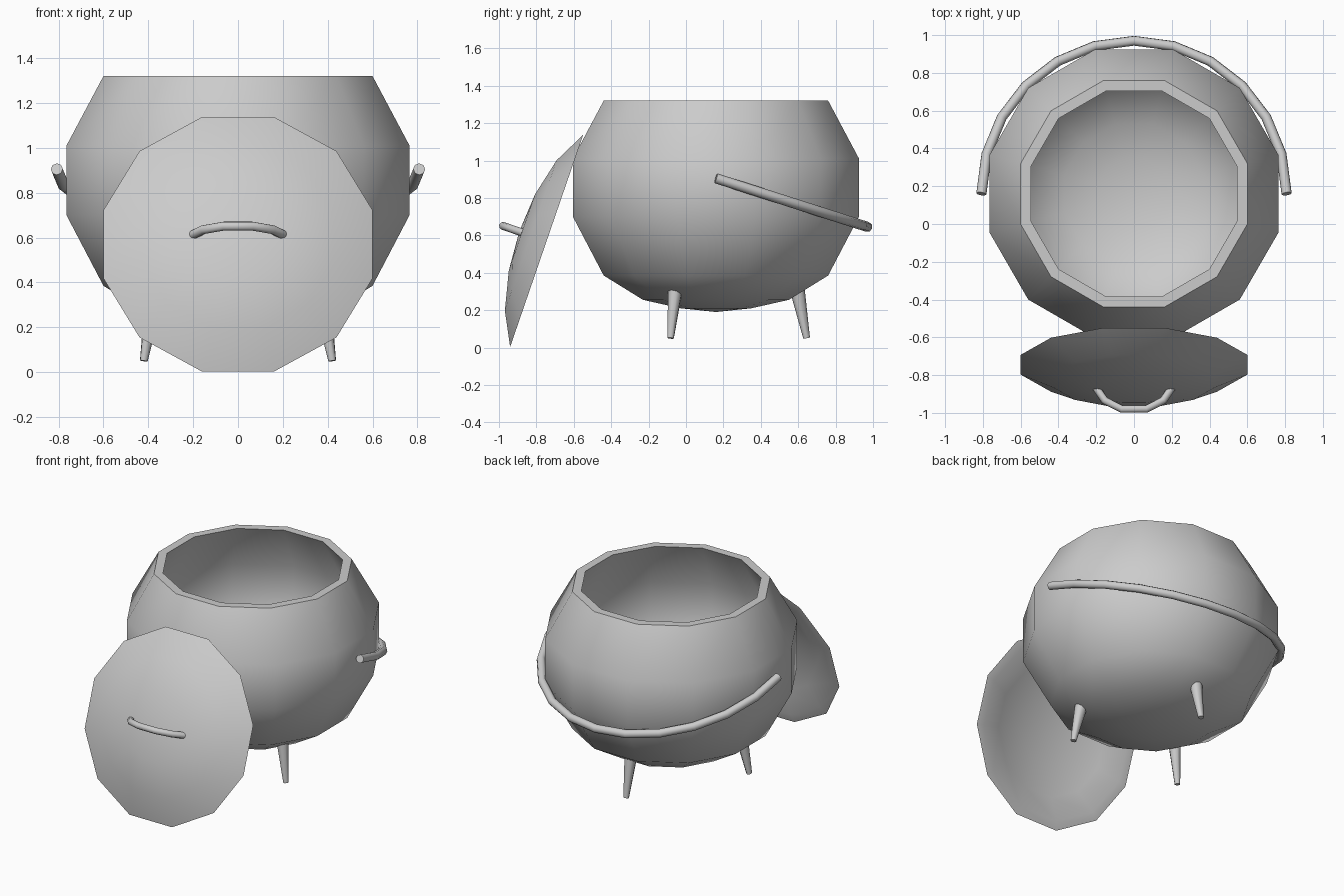
import bpy, bmesh, math
from mathutils import Vector, Matrix

if "Cube" in bpy.data.objects:
    bpy.data.objects.remove(bpy.data.objects["Cube"], do_unlink=True)

iron = bpy.data.materials.new("grey_iron")
iron.use_nodes = True
GREY = (0.6, 0.6, 0.6, 1)
iron.diffuse_color = GREY
iron.node_tree.nodes["Principled BSDF"].inputs["Base Color"].default_value = GREY

SIDES = 12
FLAT = 1 / math.cos(math.pi / SIDES)   # flat-to-flat radius -> corner radius
CENTRE = 0.16                          # pot axis along y


def finish(bm, name, matrix=None, sharp=40):
    bmesh.ops.recalc_face_normals(bm, faces=bm.faces)
    mesh = bpy.data.meshes.new(name)
    bm.to_mesh(mesh)
    bm.free()
    ob = bpy.data.objects.new(name, mesh)
    bpy.context.collection.objects.link(ob)
    mesh.materials.append(iron)
    if matrix:
        ob.matrix_world = matrix
    bpy.ops.object.select_all(action='DESELECT')
    ob.select_set(True)
    bpy.context.view_layer.objects.active = ob
    bpy.ops.object.shade_smooth_by_angle(angle=math.radians(sharp))
    return ob


def lathe(name, profile, matrix, sharp):
    """Twelve-sided turned shape; a radius of 0 closes to a point."""
    bm = bmesh.new()
    rings = []
    for r, z in profile:
        if r == 0:
            rings.append([bm.verts.new((0, 0, z))] * SIDES)
            continue
        angles = [(i + 0.5) * math.tau / SIDES for i in range(SIDES)]
        rings.append([bm.verts.new((r * FLAT * math.cos(a), r * FLAT * math.sin(a), z))
                      for a in angles])
    for low, high in zip(rings, rings[1:]):
        for i in range(SIDES):
            j = (i + 1) % SIDES
            quad = dict.fromkeys([low[i], low[j], high[j], high[i]])
            bm.faces.new(list(quad))
    return finish(bm, name, matrix, sharp)


def tube(name, path, radius, matrix=None, sides=8):
    """Round bar swept along a planar open path."""
    bm = bmesh.new()
    path = [Vector(p) for p in path]
    normal = (path[1] - path[0]).cross(path[-1] - path[0]).normalized()
    rings = []
    for i, p in enumerate(path):
        along = (path[min(i + 1, len(path) - 1)] - path[max(i - 1, 0)]).normalized()
        side = along.cross(normal)
        rings.append([bm.verts.new(p + radius * (math.cos(a) * side + math.sin(a) * normal))
                      for a in (k * math.tau / sides for k in range(sides))])
    for a, b in zip(rings, rings[1:]):
        for k in range(sides):
            m = (k + 1) % sides
            bm.faces.new((a[k], a[m], b[m], b[k]))
    bm.faces.new(rings[0])
    bm.faces.new(rings[-1])
    return finish(bm, name, matrix, 50)


# Pot: outer wall from the bottom up, over the rim, down the inner wall
outer = [(0, 0.19), (0.19, 0.21), (0.39, 0.255), (0.6, 0.385),
         (0.765, 0.70), (0.765, 1.01), (0.6, 1.32)]
inner = [(0.545, 1.32), (0.71, 1.0), (0.71, 0.71), (0.56, 0.43),
         (0.37, 0.31), (0.19, 0.265), (0, 0.245)]
lathe("pot", outer + inner, Matrix.Translation((0, CENTRE, 0)), 50)

# Lid: shallow dome leaning on the pot, its axis tilted forward
lean = Matrix.Translation((0, -0.745, 0.57)) @ Matrix.Rotation(math.radians(71), 4, 'X')
dome = [(0, 0.155), (0.215, 0.14), (0.425, 0.09), (0.6, 0)]
hollow = [(0.545, 0), (0.4, 0.05), (0.2, 0.09), (0, 0.1)]
lathe("lid", dome + hollow, lean, 50)

# Lid grip
half = [(0.2, 0.13), (0.155, 0.2), (0.065, 0.248)]
grip = [(-x, 0, z) for x, z in half] + [(x, 0, z) for x, z in reversed(half)]
tube("lid_grip", grip, 0.021, lean)

# Carrying handle: half hoop hanging down behind the pot
hoop = []
for i in range(13):
    a = math.pi * i / 12
    hoop.append((0.808 * math.cos(a), CENTRE + 0.81 * math.sin(a),
                 0.905 - 0.26 * math.sin(a)))
tube("carrying_handle", hoop, 0.027)

# Three splayed, tapering legs
for n, label in enumerate(("back", "front_right", "front_left")):
    a = math.radians(90 + 120 * n)
    out = Vector((math.cos(a), math.sin(a), 0))
    foot = out * 0.485 + Vector((0, CENTRE, 0.05))
    top = out * 0.435 + Vector((0, CENTRE, 0.31))
    axis = top - foot
    bm = bmesh.new()
    bmesh.ops.create_cone(bm, cap_ends=True, segments=8, radius1=0.018,
                          radius2=0.04, depth=axis.length)
    turn = axis.to_track_quat('Z', 'Y').to_matrix().to_4x4()
    finish(bm, label + "_leg", Matrix.Translation((foot + top) / 2) @ turn, 50)
